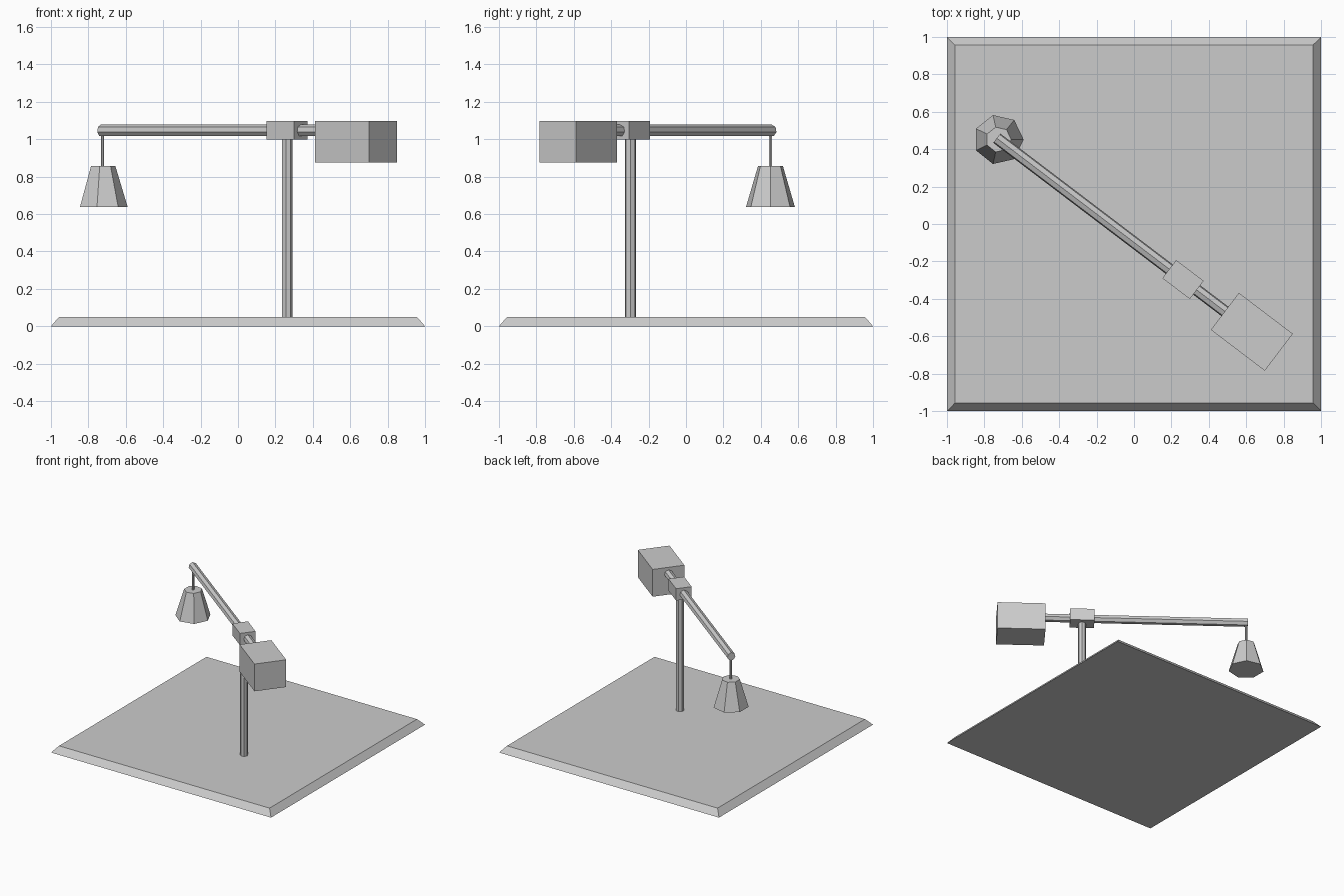
import bpy
from math import cos, sin, tau, radians
from mathutils import Matrix, Vector

if "Cube" in bpy.data.objects:
    bpy.data.objects.remove(bpy.data.objects["Cube"])

SIDES = 7
PIVOT = Vector((0.262, -0.297, 0))
ANGLE = radians(-37.2)
ARM_DIR = Vector((cos(ANGLE), sin(ANGLE), 0))
ARM_Z = 1.046


def frustum(name, ring_low, ring_high, matrix=Matrix()):
    """Closed solid between two matching rings of points."""
    n = len(ring_low)
    faces = [(i, (i + 1) % n, n + (i + 1) % n, n + i) for i in range(n)]
    faces += [tuple(reversed(range(n))), tuple(range(n, 2 * n))]
    mesh = bpy.data.meshes.new(name)
    mesh.from_pydata(ring_low + ring_high, [], faces)
    obj = bpy.data.objects.new(name, mesh)
    obj.matrix_world = matrix
    bpy.context.collection.objects.link(obj)
    return obj


def circle(r, z):
    return [(r * cos(tau * i / SIDES), r * sin(tau * i / SIDES), z) for i in range(SIDES)]


def rect(hx, hy, z):
    return [(-hx, -hy, z), (hx, -hy, z), (hx, hy, z), (-hx, hy, z)]


def on_arm(dist):
    return PIVOT + ARM_DIR * dist


def arm_box(name, dist, length, width, z0, z1):
    m = Matrix.Translation(on_arm(dist)) @ Matrix.Rotation(ANGLE, 4, 'Z')
    return frustum(name, rect(length / 2, width / 2, z0), rect(length / 2, width / 2, z1), m)


# Bevelled base slab
frustum("base", rect(1, 1, 0), rect(0.957, 0.957, 0.05))

# Upright post
frustum("post", circle(0.03, 0.04), circle(0.03, 1.02), Matrix.Translation(PIVOT))

# Pivot block and counterweight
arm_box("pivot_block", 0, 0.184, 0.122, 1.0, 1.097)
arm_box("counterweight", 0.462, 0.362, 0.248, 0.875, 1.099)

# Boom lying along the arm direction, one ridge facing up
up = Vector((0, 0, 1))
side = ARM_DIR.cross(up)
boom = Matrix((up, side, ARM_DIR)).transposed().to_4x4()
boom.translation = PIVOT + up * ARM_Z
frustum("boom", circle(0.032, -1.25), circle(0.032, 0.35), boom)

# Hanging rod and load
hang = Matrix.Translation(on_arm(-1.238))
frustum("hanging_rod", circle(0.009, 0.85), circle(0.009, 1.04), hang)
frustum("hanging_load", circle(0.134, 0.638), circle(0.068, 0.858), hang)
